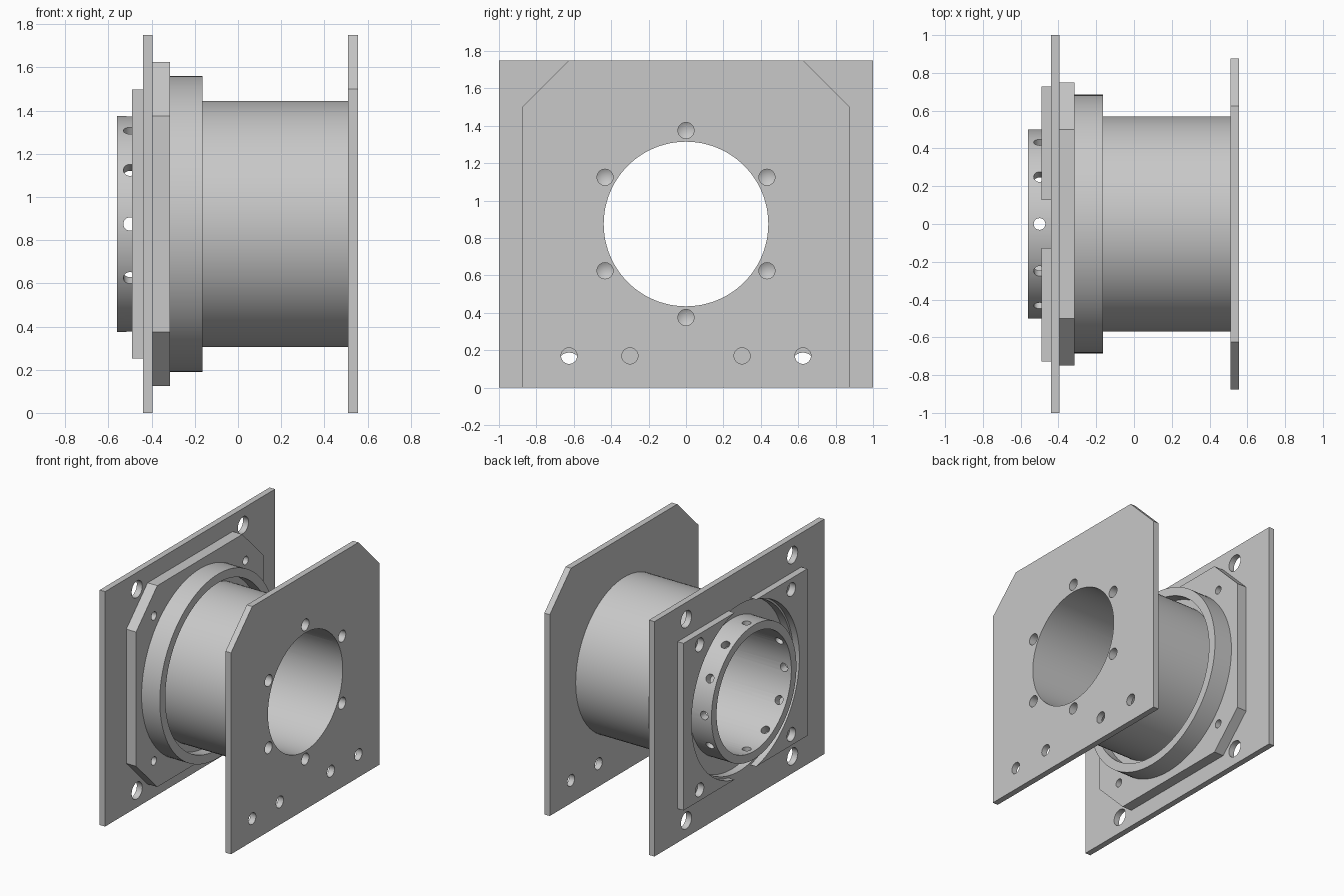
import bpy
import bmesh
from math import pi, cos, sin, radians
from mathutils import Matrix

default = bpy.data.objects.get("Cube")
if default:
    bpy.data.objects.remove(default, do_unlink=True)

AXIS_Z = 0.875   # height of the drum axis
BORE = 0.44
SEAT = 0.62      # radius of the bearing seat

metal = bpy.data.materials.new("light_grey_metal")
metal.use_nodes = True
colour = (0.58, 0.58, 0.58, 1)
metal.diffuse_color = colour
metal.node_tree.nodes["Principled BSDF"].inputs["Base Color"].default_value = colour


def finish(name, bm):
    bmesh.ops.remove_doubles(bm, verts=bm.verts, dist=1e-5)
    bmesh.ops.recalc_face_normals(bm, faces=bm.faces)
    mesh = bpy.data.meshes.new(name)
    bm.to_mesh(mesh)
    bm.free()
    mesh.materials.append(metal)
    obj = bpy.data.objects.new(name, mesh)
    bpy.context.collection.objects.link(obj)
    return obj


def lathe(name, profile, y=0, z=AXIS_Z, steps=96):
    """Spin a closed (x, radius) profile around a line along x."""
    bm = bmesh.new()
    verts = [bm.verts.new((x, y, z + r)) for x, r in profile]
    edges = [bm.edges.new((v, verts[i - 1])) for i, v in enumerate(verts)]
    bmesh.ops.spin(bm, geom=verts + edges, cent=(0, y, z), axis=(1, 0, 0),
                   angle=2 * pi, steps=steps)
    return finish(name, bm)


def ring(name, x0, x1, inner, outer):
    return lathe(name, [(x0, inner), (x0, outer), (x1, outer), (x1, inner)])


def plate(name, x0, x1, outline):
    """Extrude a (y, z) outline along x."""
    bm = bmesh.new()
    face = bm.faces.new([bm.verts.new((x0, y, z)) for y, z in outline])
    new = bmesh.ops.extrude_face_region(bm, geom=[face])["geom"]
    moved = [g for g in new if isinstance(g, bmesh.types.BMVert)]
    bmesh.ops.translate(bm, verts=moved, vec=(x1 - x0, 0, 0))
    return finish(name, bm)


def rectangle(half_y, z0, z1, top=0, bottom=0):
    """Rectangle outline with optional corner chamfers."""
    right = []
    for z, cut, sign in ((z0, bottom, 1), (z1, top, -1)):
        corner = [(half_y - cut, z), (half_y, z + sign * cut)] if cut else [(half_y, z)]
        right += corner if sign > 0 else corner[::-1]
    return right + [(-y, z) for y, z in reversed(right)]


def drill(x0, x1, radius, y=0, z=AXIS_Z, tip=0.0, steps=32):
    """Cutter along x, with an optional drill point at its x0 end."""
    return lathe("cutter", [(x0 - tip, 0), (x0, radius), (x1, radius), (x1, 0)], y, z, steps)


def radial_drill(x, angle, radius):
    bm = bmesh.new()
    place = Matrix.Translation((x, 0, AXIS_Z)) @ Matrix.Rotation(angle, 4, "X")
    bmesh.ops.create_cone(bm, cap_ends=True, segments=24, radius1=radius,
                          radius2=radius, depth=1.3, matrix=place)
    return finish("cutter", bm)


def cut(obj, cutters):
    for c in cutters:
        mod = obj.modifiers.new("hole", "BOOLEAN")
        mod.operation = "DIFFERENCE"
        mod.solver = "EXACT"
        mod.object = c
    bpy.context.view_layer.update()
    graph = bpy.context.evaluated_depsgraph_get()
    mesh = bpy.data.meshes.new_from_object(obj.evaluated_get(graph))
    obj.modifiers.clear()
    obj.data = mesh
    for c in cutters:
        bpy.data.objects.remove(c, do_unlink=True)


def corner_drills(x0, x1, radius, offset_y, offset_z):
    return [drill(x0, x1, radius, sy * offset_y, AXIS_Z + sz * offset_z)
            for sy in (-1, 1) for sz in (-1, 1)]


def bolt_drills():
    return [drill(0.38, 0.7, 0.043, 0.5 * cos(a), AXIS_Z + 0.5 * sin(a), tip=0.025)
            for a in (radians(30 + 60 * i) for i in range(6))]


# Drum with a narrower hub, radial hub holes and blind bolt holes
drum = lathe("drum", [(-0.56, BORE), (-0.56, 0.5), (-0.33, 0.5), (-0.33, 0.57),
                      (0.515, 0.57), (0.515, BORE)])
cut(drum, [radial_drill(-0.5, radians(30 * i), 0.031) for i in range(6)] + bolt_drills())

# End plate carrying the drum, with two pairs of foot holes
end_plate = plate("end_plate", 0.51, 0.555, rectangle(0.875, 0, 1.75, top=0.25))
cut(end_plate, [drill(0.4, 0.7, BORE, steps=96)] + bolt_drills()
    + [drill(0.4, 0.7, 0.043, y, 0.17) for y in (-0.625, -0.3, 0.3, 0.625)])

# Square mounting plate
mount_plate = plate("mounting_plate", -0.44, -0.395, rectangle(1, 0, 1.75))
cut(mount_plate, [drill(-0.6, -0.2, SEAT, steps=96)]
    + corner_drills(-0.6, -0.2, 0.0625, 0.625, 0.75)
    + corner_drills(-0.6, -0.2, 0.031, 0.54, 0.54))

# Eight-sided bearing flange with its round collar
flange = plate("bearing_flange", -0.395, -0.315,
               rectangle(0.75, 0.125, 1.625, top=0.25, bottom=0.25))
cut(flange, [drill(-0.6, -0.2, SEAT, steps=96)]
    + corner_drills(-0.6, -0.2, 0.031, 0.54, 0.54))
collar = ring("bearing_collar", -0.315, -0.165, SEAT, 0.685)
bearing = ring("bearing", -0.38, -0.25, 0.49, SEAT + 0.005)

# Retainer plate, split in two where its opening breaks the edges
retainer = plate("retainer_plates", -0.49, -0.44, rectangle(0.728, 0.253, 1.497))
cut(retainer, [drill(-0.6, -0.2, 0.635, steps=96)]
    + corner_drills(-0.6, -0.2, 0.05, 0.54, 0.54))

# Smooth the round surfaces, keep edges sharp
bpy.ops.object.select_all(action="DESELECT")
for obj in (drum, end_plate, mount_plate, flange, collar, bearing, retainer):
    obj.select_set(True)
bpy.context.view_layer.objects.active = drum
bpy.ops.object.shade_smooth_by_angle(angle=radians(30))
